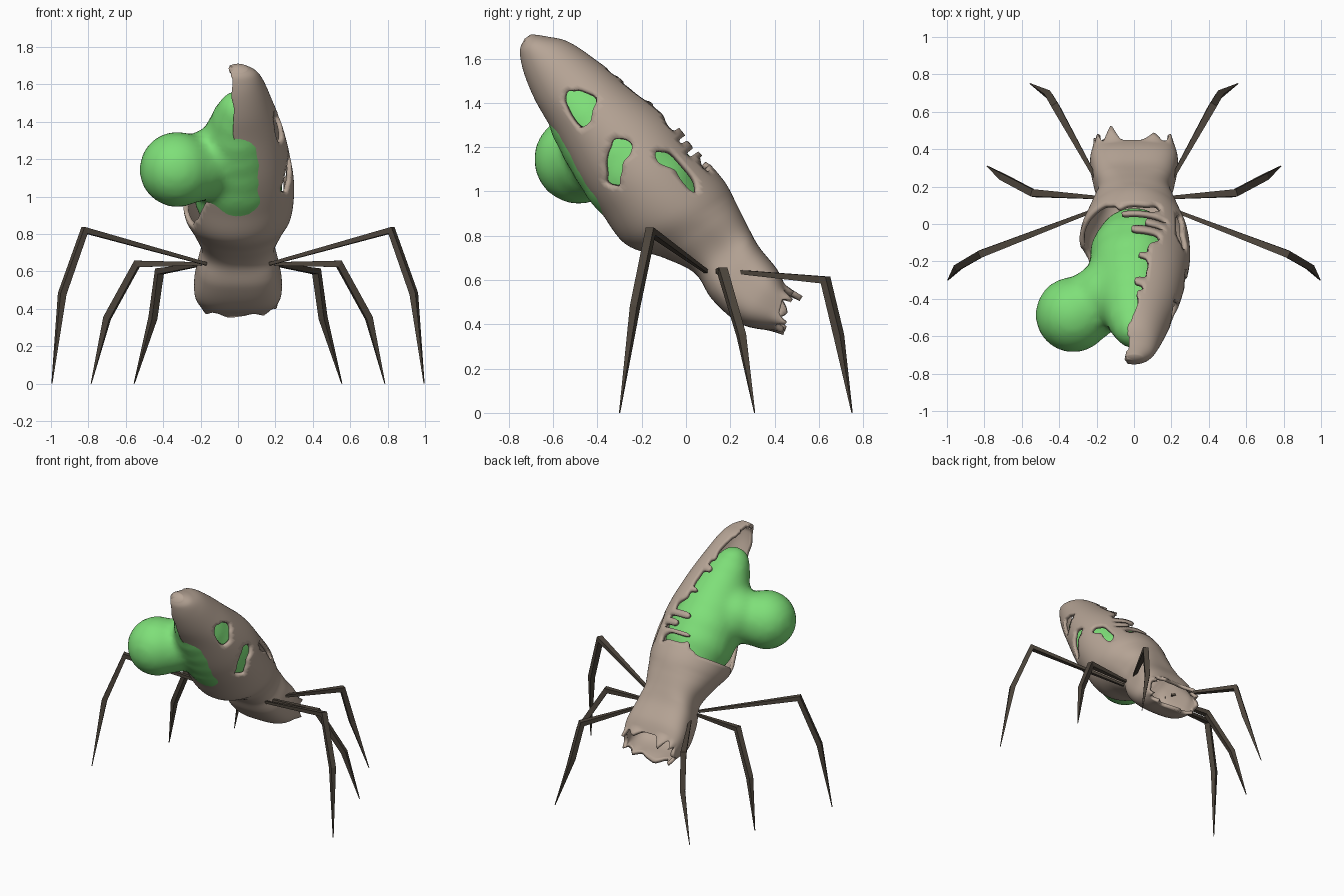
import bpy, bmesh, math, random
from mathutils import Vector

if "Cube" in bpy.data.objects:
    bpy.data.objects.remove(bpy.data.objects["Cube"])
random.seed(4)


def material(name, rgb):
    m = bpy.data.materials.new(name)
    m.diffuse_color = (*rgb, 1)
    m.use_nodes = True
    m.node_tree.nodes["Principled BSDF"].inputs["Base Color"].default_value = m.diffuse_color
    return m


def add_object(name, bm, mat, smooth=None):
    bmesh.ops.recalc_face_normals(bm, faces=bm.faces)
    me = bpy.data.meshes.new(name)
    bm.to_mesh(me)
    bm.free()
    ob = bpy.data.objects.new(name, me)
    bpy.context.collection.objects.link(ob)
    me.materials.append(mat)
    if smooth:
        bpy.ops.object.select_all(action='DESELECT')
        ob.select_set(True)
        bpy.context.view_layer.objects.active = ob
        bpy.ops.object.shade_smooth_by_angle(angle=math.radians(smooth))
    return ob


def lerp_table(table, t):
    for (a, u), (b, v) in zip(table, table[1:]):
        if t <= b:
            return u + (v - u) * max(0, (t - a) / (b - a))
    return table[-1][1]


def catmull(p0, p1, p2, p3, u):
    return [0.5 * (2*b + (c - a)*u + (2*a - 5*b + 4*c - d)*u*u + (3*b - a - 3*c + d)*u**3)
            for a, b, c, d in zip(p0, p1, p2, p3)]


def inside(poly, y, z):
    hit = False
    for (y1, z1), (y2, z2) in zip(poly, poly[1:] + poly[:1]):
        if (z1 > z) != (z2 > z) and y < y1 + (y2 - y1) * (z - z1) / (z2 - z1):
            hit = not hit
    return hit


shell_mat = material("husk", (0.47, 0.375, 0.305))
leg_mat = material("dark_limb", (0.075, 0.06, 0.045))
slime_mat = material("green_flesh", (0.21, 0.74, 0.19))

# Shell sections: belly y, z, back y, z, half width
rings = [(.40, .37, .45, .57, .215), (.25, .40, .41, .65, .235), (.12, .51, .33, .75, .215),
         (.04, .63, .28, .84, .195), (-.10, .70, .23, .94, .235), (-.27, .76, .17, 1.05, .285),
         (-.38, .90, .04, 1.20, .30), (-.49, 1.06, -.08, 1.34, .28), (-.60, 1.27, -.26, 1.48, .235),
         (-.68, 1.41, -.40, 1.59, .185), (-.73, 1.53, -.53, 1.675, .14),
         (-.75, 1.62, -.63, 1.70, .10), (-.745, 1.66, -.70, 1.71, .05)]
N, SUB = 96, 8
rows = []
for i in range(len(rings) - 1):
    q = [rings[max(0, min(len(rings) - 1, i + k))] for k in (-1, 0, 1, 2)]
    rows += [catmull(*q, s / SUB) for s in range(SUB)]
rows.append(rings[-1])

# Torn teeth around the mouth: angle in degrees, length
teeth = [(20, .05), (335, .10), (60, .05), (110, .05), (150, .04), (185, .05), (225, .05), (270, .04), (300, .05)]
bm = bmesh.new()
grid = []
for r, (ly, lz, hy, hz, w) in enumerate(rows):
    row = []
    box = 0.65 if r < 20 else 0.65 + min(1, (r - 20) / 16) * 0.35
    for k in range(N):
        a = math.tau * k / N
        c, s = (math.copysign(abs(f) ** box, f) for f in (math.cos(a), math.sin(a)))
        y, z = (ly + hy) / 2 + (hy - ly) / 2 * c, (lz + hz) / 2 + (hz - lz) / 2 * c
        if r < 3:
            for deg, size in teeth:
                d = abs((k * 360 / N - deg + 180) % 360 - 180)
                push = size * max(0, 1 - d / 15) * (1, .55, .2)[r]
                y, z = y + .85 * push, z - .4 * push
        row.append(bm.verts.new((w * s, y, z)))
    grid.append(row)
for a, b in zip(grid, grid[1:]):
    for k in range(N):
        j = (k + 1) % N
        bm.faces.new((a[k], a[j], b[j], b[k]))
hub = bm.verts.new((0, -.728, 1.69))
for k in range(N):
    bm.faces.new((grid[-1][k], grid[-1][(k + 1) % N], hub))

# Opening edges along the body: position, x limit
back_edge = [(.7, .14), (.8, .17), (1.0, .14), (1.1, .09), (1.27, .06), (1.47, .02), (1.6, -.02), (1.75, -.03)]
belly_edge = [(.7, -.24), (.85, -.22), (.95, -.19), (1.05, -.12), (1.15, -.07), (1.35, -.02), (1.75, -.03)]
fingers = [(.83, -.08), (.90, .06), (.97, -.02), (1.16, .02), (1.33, .0)]
jag = [random.uniform(-.03, .03) for _ in range(40)]
holes = [[(-.56, 1.43), (-.52, 1.46), (-.46, 1.46), (-.40, 1.43), (-.43, 1.33), (-.47, 1.27), (-.52, 1.32)],
         [(-.37, 1.03), (-.36, 1.16), (-.32, 1.25), (-.24, 1.23), (-.25, 1.16), (-.29, 1.12), (-.30, 1.02)],
         [(-.14, 1.13), (-.14, 1.19), (-.06, 1.18), (.05, 1.06), (.05, .99), (.02, .99), (-.05, 1.10)]]
dead = []
for f in bm.faces:
    x, y, z = f.calc_center_median()
    t, n = -.66 * y + .75 * z, .75 * y + .66 * z
    if n > .57:
        limit = lerp_table(back_edge, t) + .6 * jag[int(t * 18) % 40]
        for at, reach in fingers:
            if abs(t - at) < .018:
                limit = min(limit, reach)
    else:
        limit = lerp_table(belly_edge, t) + .4 * jag[int(t * 18) % 40]
    start = .76 + jag[int((x + .4) * 20 + (9 if n > .57 else 0)) % 40]
    if (x < limit and t > start) or (x > 0 and any(inside(h, y, z) for h in holes)):
        dead.append(f)
bmesh.ops.delete(bm, geom=dead, context='FACES')
rim = {v for v in bm.verts if v.is_boundary and v.co.z > .72}
for _ in range(3):  # even out the torn rims along their own edges
    new = {}
    for v in rim:
        near = [e.other_vert(v).co for e in v.link_edges if e.is_boundary]
        new[v] = v.co * .5 + sum(near, Vector()) * (.5 / len(near))
    for v, co in new.items():
        v.co = co
shell = add_object("torn_shell", bm, shell_mat, 45)
mod = shell.modifiers.new("thickness", 'SOLIDIFY')
mod.thickness, mod.offset = .025, -1

# Soft flesh inside the shell with a bulb hanging out
balls = [(-.15, -.38, 1.18, .185), (-.24, -.44, 1.15, .185), (-.325, -.485, 1.145, .205)]
for t, r in ((.80, .21), (.88, .24), (.98, .245), (1.08, .23), (1.18, .21), (1.28, .185), (1.38, .15), (1.46, .115)):
    n = .545
    balls.append((0, -.66 * t + .75 * n, .75 * t + .66 * n, r))
bm = bmesh.new()
for x, y, z, r in balls:
    new = bmesh.ops.create_icosphere(bm, subdivisions=3, radius=r)["verts"]
    bmesh.ops.translate(bm, verts=new, vec=(x, y, z))
flesh = add_object("green_blob", bm, slime_mat)
mod = flesh.modifiers.new("merge", 'REMESH')
mod.mode, mod.voxel_size, mod.use_smooth_shade = 'VOXEL', .025, True
mod = flesh.modifiers.new("soften", 'SMOOTH')
mod.factor, mod.iterations = .5, 10


# Thin four-sided legs, tapering to a point
def leg(name, pts, side):
    bm, prev = bmesh.new(), None
    pts = [Vector((x * side, y, z)) for x, y, z in pts]
    flat = (pts[3] - pts[0]).cross(Vector((0, 0, 1))).normalized()
    for i, (p, r) in enumerate(zip(pts, (.012, .028, .025, .003))):
        a = (p - pts[i - 1]).normalized() if i else Vector()
        b = (pts[i + 1] - p).normalized() if i < 3 else Vector()
        up = (a + b).cross(flat).normalized()
        ring = [bm.verts.new(p + r * (flat * math.cos(q) + up * math.sin(q)))
                for q in (math.pi / 4 + k * math.pi / 2 for k in range(4))]
        if prev:
            for k in range(4):
                bm.faces.new((prev[k], prev[(k + 1) % 4], ring[(k + 1) % 4], ring[k]))
        else:
            bm.faces.new(ring)
        prev = ring
    bm.faces.new(prev)
    add_object(name, bm, leg_mat)


legs = {"front_leg": [(.17, .09, .64), (.82, -.16, .82), (.94, -.23, .48), (.995, -.30, 0)],
        "middle_leg": [(.17, .14, .64), (.54, .165, .64), (.70, .25, .35), (.785, .31, 0)],
        "back_leg": [(.18, .20, .64), (.42, .63, .60), (.455, .69, .35), (.555, .75, 0)]}
for name, pts in legs.items():
    leg(name + "_right", pts, 1)
    leg(name + "_left", pts, -1)
